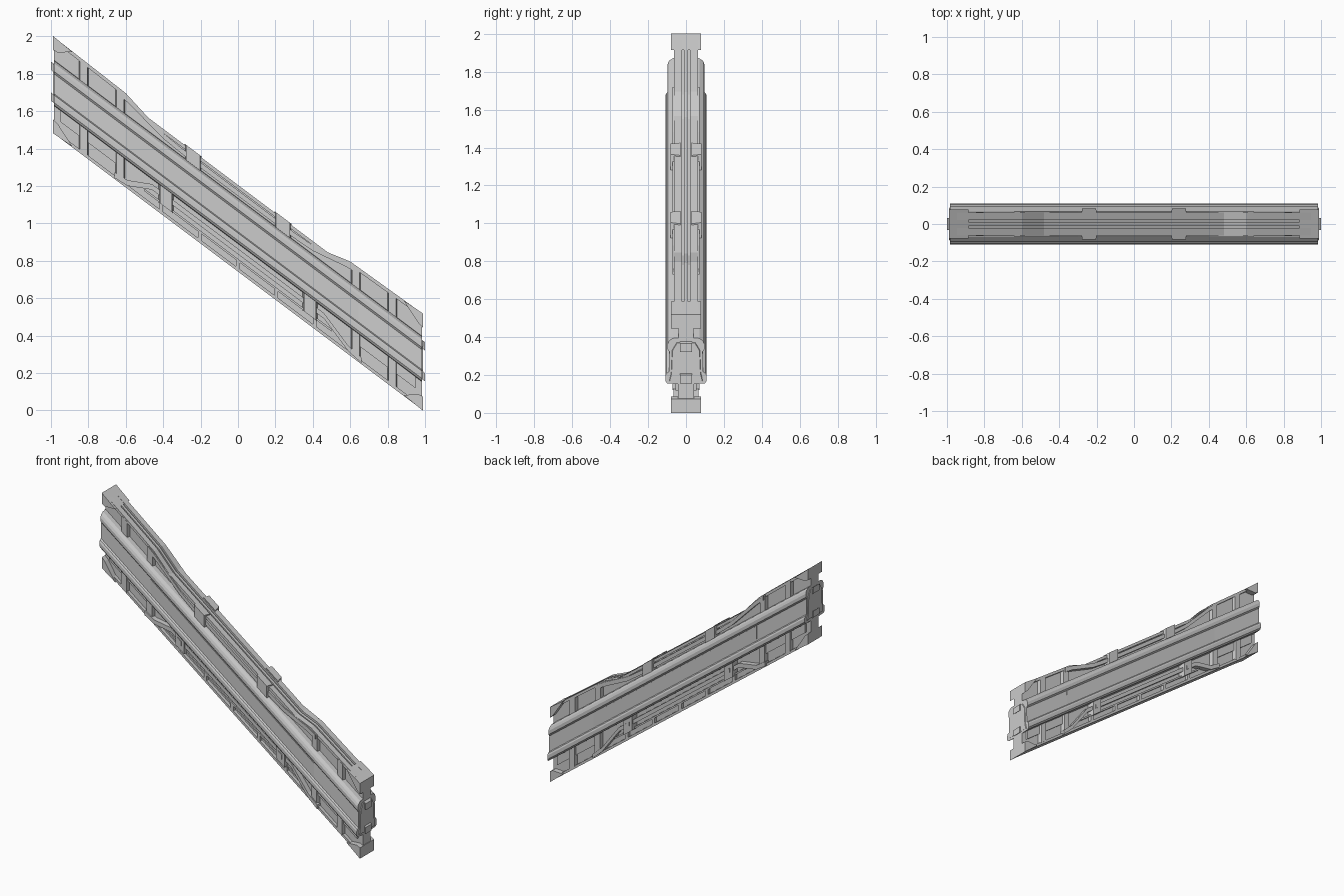
import bpy, bmesh

if "Cube" in bpy.data.objects:
    bpy.data.objects.remove(bpy.data.objects["Cube"])

SLOPE = -0.75  # everything is laid out level as (x, v), then sheared down the stair slope


def make(name, solids):
    """solids: list of (ring_a, ring_b), matching 3D loops joined into closed prisms."""
    bm = bmesh.new()
    for a, b in solids:
        va, vb = ([bm.verts.new((x, y, 1 + v + SLOPE * x)) for x, y, v in r] for r in (a, b))
        bm.faces.new(va)
        bm.faces.new(vb[::-1])
        n = len(va)
        for i in range(n):
            j = (i + 1) % n
            bm.faces.new((va[j], va[i], vb[i], vb[j]))
    bmesh.ops.recalc_face_normals(bm, faces=bm.faces)
    me = bpy.data.meshes.new(name)
    bm.to_mesh(me)
    bm.free()
    ob = bpy.data.objects.new(name, me)
    bpy.context.collection.objects.link(ob)
    return ob


def side(pts, y0, y1, inset=0.0):
    """Prism from an (x, v) outline between two depths; outer ring may taper in x."""
    cx = sum(p[0] for p in pts) / len(pts)
    outer = [(x + (inset if x < cx else -inset), y1, v) for x, v in pts]
    return [(x, y0, v) for x, v in pts], outer


def rect(x0, x1, v0, v1):
    return [(x0, v0), (x1, v0), (x1, v1), (x0, v1)]


def band(path, t):
    """Outline of a strip of thickness t hanging below a path."""
    return path + [(x, v - t) for x, v in reversed(path)]


def flip(solid, ax):
    s = [1, 1, 1]
    s[ax] = -1
    return tuple([tuple(c * k for c, k in zip(p, s)) for p in r] for r in solid)


def both(solids, *axes):
    for ax in axes:
        solids = solids + [flip(s, ax) for s in solids]
    return solids


def full(half):
    return half + [(-x, v) for x, v in reversed(half)]


E = 0.985

# central body with its two long moulded rails, one cross-section swept along x
half = [(0.04, 0.135), (0.07, 0.132), (0.09, 0.118), (0.097, 0.10), (0.097, 0.075),
        (0.088, 0.062), (0.091, -0.045), (0.103, -0.052), (0.109, -0.065),
        (0.109, -0.092), (0.10, -0.106), (0.045, -0.109)]
sec = full(half)
make("central_body", [([(-E, y, v) for y, v in sec], [(E, y, v) for y, v in sec])])

# long face panel between the seams
make("face_panel", both([side(rect(-0.605, 0.645, -0.042, 0.058), 0.08, 0.0925)], 1))

# recessed webs above and below
top = full([(-E, 0.258), (-0.6, 0.246), (-0.48, 0.205)])
low = [(x, v - 0.015) for x, v in top]
make("upper_web", [side(low + [(E, 0.12), (-E, 0.12)], -0.04, 0.04)])
make("lower_web", [side(rect(-E, E, -0.25, -0.1), -0.042, 0.042)])

# top flange: twin strips with a groove between them
make("top_flange", both([side(band(top, 0.022), 0.022, 0.062)], 1))
make("top_centre_ridge", [side(band([(x, v - 0.004) for x, v in top], 0.02), -0.01, 0.01)])

# upper swept beam diving inwards toward the middle
swept = full([(-0.64, 0.24), (-0.58, 0.232), (-0.40, 0.183), (-0.30, 0.176)])
make("upper_swept_beam", both([side(band(swept, 0.03), 0.035, 0.07)], 1))

# bottom flange and its slotted ladder rail
make("bottom_flange", [side(rect(-E, E, -0.258, -0.238), -0.065, 0.065)])
ladder = [side(rect(-0.5, 0.5, -0.203, -0.19), 0.04, 0.065)]
for x in (-0.41, -0.205, 0, 0.205, 0.41):
    ladder.append(side(rect(x - 0.01, x + 0.01, -0.245, -0.195), 0.04, 0.065))
make("ladder_rail", both(ladder, 1))

# lower swept beam rising from the bottom flange to the middle
rise = full([(-0.66, -0.222), (-0.59, -0.212), (-0.46, -0.135), (-0.38, -0.135)])
make("lower_swept_beam", both([side(band(rise, 0.03), 0.04, 0.078)], 1))

# ribs across the end bays
ribs = []
for x in (0.63, 0.825):
    ribs.append(side(rect(x - 0.026, x + 0.026, 0.12, 0.242), 0.035, 0.064, 0.006))
    ribs.append(side(rect(x - 0.026, x + 0.026, -0.245, -0.1), 0.038, 0.07, 0.006))
make("end_bay_ribs", both(ribs, 0, 1))

# ledges along the lower end bays
make("lower_bay_ledges", both([side(rect(0.65, 0.95, -0.17, -0.105), 0.04, 0.056)], 0, 1))

# clamps gripping the upper and lower beams
clamps = [side(rect(0.195, 0.285, 0.13, 0.212), 0.03, 0.082, 0.008),
          side(rect(0.345, 0.425, -0.205, -0.10), 0.04, 0.088, 0.008),
          side(rect(0.37, 0.40, -0.165, -0.135), 0.08, 0.094)]
make("beam_clamps", both(clamps, 0, 1))

# wedge caps on the four end corners
caps = [side([(0.885, 0.252), (0.988, 0.26), (0.988, 0.185), (0.965, 0.19)], -0.078, 0.078),
        side([(0.885, -0.254), (0.988, -0.26), (0.988, -0.185), (0.965, -0.19)], -0.078, 0.078)]
make("corner_caps", both(caps, 0))

# joint plates and connecting nubs on the end faces
plate = full([(0.05, 0.11), (0.075, 0.07), (0.08, -0.05), (0.09, -0.09)])
nubs = [([(0.98, y, v) for y, v in plate], [(0.99, y * 0.95, v) for y, v in plate]),
        side(rect(0.97, 1.0, 0.07, 0.115), -0.032, 0.032),
        side(rect(0.97, 1.0, -0.095, -0.05), -0.032, 0.032)]
make("end_joints", both(nubs, 0))
